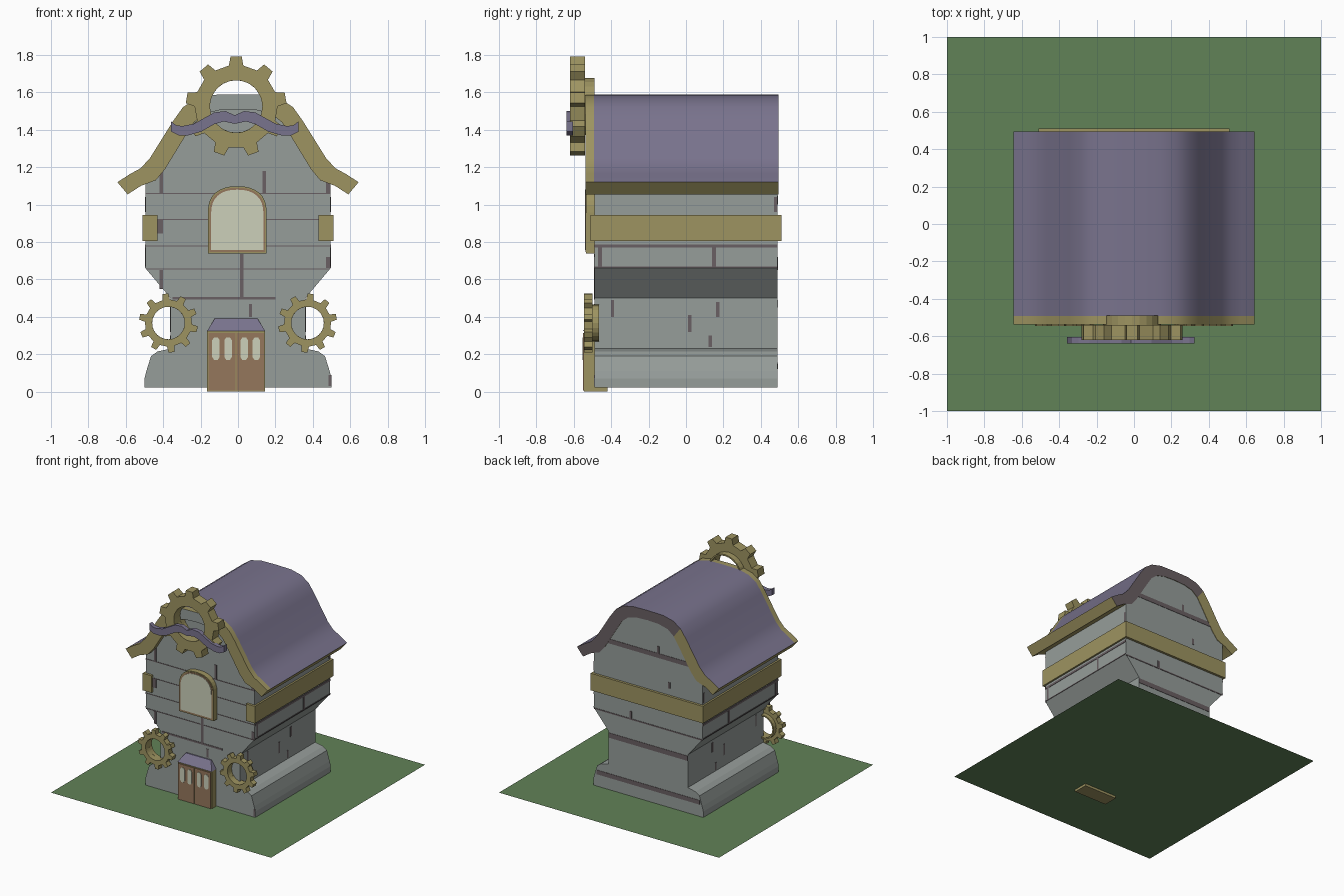
import bpy, bmesh, math

if "Cube" in bpy.data.objects:
    bpy.data.objects.remove(bpy.data.objects["Cube"])

def srgb(r, g, b):
    f = lambda c: c / 12.92 if c <= 0.04045 else ((c + 0.055) / 1.055) ** 2.4
    return (f(r / 255), f(g / 255), f(b / 255), 1)

def mat(name, *rgb):
    m = bpy.data.materials.new(name)
    m.diffuse_color = srgb(*rgb)
    m.use_nodes = True
    m.node_tree.nodes["Principled BSDF"].inputs["Base Color"].default_value = m.diffuse_color
    return m

GREY = mat("grey stone", 150, 157, 154)
GOLD = mat("old gold", 158, 148, 97)
PURPLE = mat("dusty purple", 121, 115, 141)
BROWN = mat("wood brown", 149, 119, 92)
CREAM = mat("pale glass", 204, 208, 186)
DARK = mat("dark mortar", 106, 96, 99)
GREEN = mat("grass green", 97, 130, 87)

def finish(name, bm, mats, rule=None, smooth=None):
    bmesh.ops.recalc_face_normals(bm, faces=bm.faces)
    if rule:
        for f in bm.faces:
            f.material_index = rule(f.calc_center_median(), f.normal)
    me = bpy.data.meshes.new(name)
    bm.to_mesh(me)
    bm.free()
    for m in mats:
        me.materials.append(m)
    ob = bpy.data.objects.new(name, me)
    bpy.context.collection.objects.link(ob)
    if smooth:
        bpy.ops.object.select_all(action='DESELECT')
        ob.select_set(True)
        bpy.context.view_layer.objects.active = ob
        bpy.ops.object.shade_smooth_by_angle(angle=math.radians(smooth))
    return ob

def prism(name, pts, y0, y1, m):
    """Extrude an (x, z) outline from y0 to y1."""
    bm = bmesh.new()
    a = [bm.verts.new((x, y0, z)) for x, z in pts]
    b = [bm.verts.new((x, y1, z)) for x, z in pts]
    n = len(pts)
    bm.faces.new(a)
    bm.faces.new(b[::-1])
    for i in range(n):
        bm.faces.new((a[i], a[(i + 1) % n], b[(i + 1) % n], b[i]))
    return finish(name, bm, [m])

def box(name, x0, x1, y0, y1, z0, z1, m):
    return prism(name, [(x0, z0), (x1, z0), (x1, z1), (x0, z1)], y0, y1, m)

def mirrored(half, cx=0.0):
    """Right half outline (top to bottom) -> closed outline."""
    return [(cx + x, z) for x, z in half] + [(cx - x, z) for x, z in half[::-1] if x > 0]

def arch(cx, w, z0, z1, h, p=2.4, n=8):
    half = []
    for i in range(n + 1):
        t = math.pi / 2 * i / n
        half.append((w * math.sin(t) ** (2 / p), z1 - h + h * max(0, math.cos(t)) ** (2 / p)))
    return mirrored(half + [(w, z0)], cx)

def gear(name, cx, cz, hole, body, tip, teeth, y0, y1, back, turn=0.0):
    """Toothed ring plus a thin inner sleeve running back to the wall."""
    bm = bmesh.new()
    def ring_solid(inner, outer, ya, yb):
        n = len(inner)
        v = [[bm.verts.new((cx + r * math.sin(t), y, cz + r * math.cos(t))) for r, t in loop]
             for y, loop in ((ya, inner), (ya, outer), (yb, outer), (yb, inner))]
        for k in range(4):
            p, q = v[k], v[(k + 1) % 4]
            for i in range(n):
                j = (i + 1) % n
                bm.faces.new((p[i], p[j], q[j], q[i]))
    step = 2 * math.pi / teeth
    inner, outer = [], []
    for i in range(teeth):
        c = i * step + turn
        for da, r in ((-.25, body), (-.21, tip), (.21, tip), (.25, body)):
            w = .75 if r == tip else 1
            outer.append((r, c + da * w * step))
            inner.append((hole, c + (-.3 if da == -.25 else .3 if da == .25 else da * .5) * step))
    ring_solid(inner, outer, y0, y1)
    circ = [2 * math.pi * i / 24 for i in range(24)]
    ring_solid([(hole, t) for t in circ], [(hole + .012, t) for t in circ], y1, back)
    return finish(name, bm, [GOLD])

# Lawn
bm = bmesh.new()
bm.faces.new([bm.verts.new(p) for p in ((-1, -1, .02), (1, -1, .02), (1, 1, .02), (-1, 1, .02))])
finish("lawn", bm, [GREEN])

# Stone body with flared base, waist, upper storey and gable
prism("stone_body", mirrored([(0, 1.55), (.12, 1.54), (.22, 1.50), (.28, 1.42), (.47, 1.15), (.495, 1.12),
      (.495, .66), (.36, .50), (.36, .23), (.43, .215), (.465, .19), (.49, .11), (.5, .07), (.5, .022)]),
      -.49, .49, GREY)

# Curved roof slab: purple top, gold verge and underside, dark back edge
top = [(0, 1.59), (.14, 1.587), (.23, 1.565), (.295, 1.52), (.345, 1.45), (.47, 1.25),
       (.52, 1.195), (.575, 1.165), (.645, 1.12)]
under = [(0, 1.51), (.10, 1.505), (.18, 1.485), (.235, 1.44), (.28, 1.37), (.39, 1.19),
         (.44, 1.13), (.52, 1.10), (.59, 1.055)]
full = lambda h: [(-x, z) for x, z in h[:0:-1]] + h
T, U = full(top), full(under)
bm = bmesh.new()
rows = [[[bm.verts.new((x, y, z)) for x, z in L] for L in (T, U)] for y in (-.537, -.492, .494)]
last = len(T) - 1
for s in range(2):
    for k in range(2):
        p, q = rows[s][k], rows[s + 1][k]
        for i in range(last):
            bm.faces.new((p[i], p[i + 1], q[i + 1], q[i]))
    for i in (0, last):
        bm.faces.new((rows[s][0][i], rows[s + 1][0][i], rows[s + 1][1][i], rows[s][1][i]))
for r in (rows[0], rows[2]):
    for i in range(last):
        bm.faces.new((r[0][i], r[0][i + 1], r[1][i + 1], r[1][i]))

def roof_rule(c, n):
    if n.y > .9:
        return 1 if c.x < -.24 else 2
    if n.y < -.9:
        return 3 if abs(c.x) < .2 else 1
    return 0 if n.z > .3 and c.y > -.49 else 1
finish("roof", bm, [PURPLE, GOLD, DARK, GREY], roof_rule, smooth=25)

# Gold band round the sides and back, with short returns on the front
for s, side in ((-1, "left"), (1, "right")):
    a, b = sorted((s * .485, s * .51))
    box("band_" + side, a, b, -.51, .51, .805, .945, GOLD)
    a, b = sorted((s * .43, s * .485))
    box("band_return_" + side, a, b, -.51, -.48, .805, .945, GOLD)
box("band_back", -.485, .485, .48, .51, .805, .945, GOLD)

# Gears
gear("top_gear", -.01, 1.525, .14, .222, .27, 9, -.62, -.54, -.49)
for s, side in ((-1, "left"), (1, "right")):
    gear("small_gear_" + side, s * .372, .367, .087, .126, .158, 10, -.545, -.50, -.465, s * .1)

# Curled purple ornament across the top gear
up = [(0, 1.478), (.05, 1.5), (.11, 1.493), (.16, 1.465), (.22, 1.432), (.28, 1.42), (.315, 1.425), (.34, 1.445)]
low = [(.34, 1.39), (.30, 1.37), (.25, 1.37), (.18, 1.39), (.11, 1.43), (.06, 1.445), (0, 1.432)]
half = up + low
prism("curled_ornament", [(x - .017, z) for x, z in half] + [(-x - .017, z) for x, z in half[::-1] if x > 0],
      -.64, -.605, PURPLE)

# Arched window
prism("window_frame", arch(-.004, .157, .738, 1.098, .14), -.535, -.485, GOLD)
prism("window_inner_trim", arch(-.004, .149, .746, 1.09, .135), -.538, -.534, BROWN)
prism("window_pane", arch(-.004, .14, .757, 1.08, .13), -.541, -.537, CREAM)

# Double door with awning
box("door_frame", -.165, .145, -.545, -.42, 0, .325, GOLD)
for i, (a, b) in enumerate(((-.158, -.013), (-.007, .138))):
    box(f"door_leaf_{i}", a, b, -.551, -.544, .006, .315, BROWN)
    for j, cx in enumerate((a + .04, b - .04)):
        prism(f"door_glass_{i}_{j}", mirrored([(.01, .29), (.02, .275), (.02, .185), (.01, .17)], cx),
              -.554, -.55, CREAM)
bm = bmesh.new()
bmesh.ops.create_cube(bm, size=1)
for v in bm.verts:
    hi = v.co.z > 0
    v.co = (-.01 + v.co.x * (.23 if hi else .31), (-.50 if hi else -.55) if v.co.y < 0 else -.48, .39 if hi else .325)
finish("door_awning", bm, [PURPLE])

# Mortar joints on the front: (x0, x1, z0, z1)
E = .003
front = [(-.495, .495, 1.057, 1.063), (-.495, .495, .917, .922), (-.495, .495, .777, .782),
         (-.49, .49, .652, .658), (-.35, .2, .493, .507), (.01, .03, .5, .735), (.13, .15, 1.06, 1.18),
         (-.42, -.40, 1.06, 1.18), (-.44, -.40, .845, .92), (-.42, -.40, .55, .65), (.47, .494, 1.06, 1.12),
         (.47, .494, .66, .72), (.06, .075, .4, .47), (.485, .499, .03, .09)]
for i, (a, b, c, d) in enumerate(front):
    box(f"front_joint_{i}", a, b, -.49 - E, -.487, c, d, DARK)

# Mortar joints on the back
back = [(-.39, .39, 1.225, 1.262), (-.36, .36, .45, .49), (-.47, .47, .12, .155), (-.49, .49, .65, .66),
        (-.2, -.18, 1.0, 1.05), (.15, .17, .66, .72), (-.1, -.08, 1.262, 1.32)]
for i, (a, b, c, d) in enumerate(back):
    box(f"back_joint_{i}", a, b, .487, .49 + E, c, d, DARK)

# Mortar joints on both sides: (wall x, y0, y1, z0, z1)
sides = [(.495, -.49, .49, .77, .788), (.495, -.49, .49, .66, .668), (.495, -.47, -.45, .668, .77),
         (.495, .14, .16, .668, .77), (.495, .47, .487, .96, 1.04), (.36, -.40, -.385, .4, .49),
         (.36, .01, .03, .32, .41), (.36, .16, .18, .4, .48), (.36, .12, .14, .24, .30)]
for s, side in ((-1, "left"), (1, "right")):
    for i, (x, a, b, c, d) in enumerate(sides):
        lo, hi = sorted((s * (x - .003), s * (x + E)))
        box(f"{side}_joint_{i}", lo, hi, a, b, c, d, DARK)
